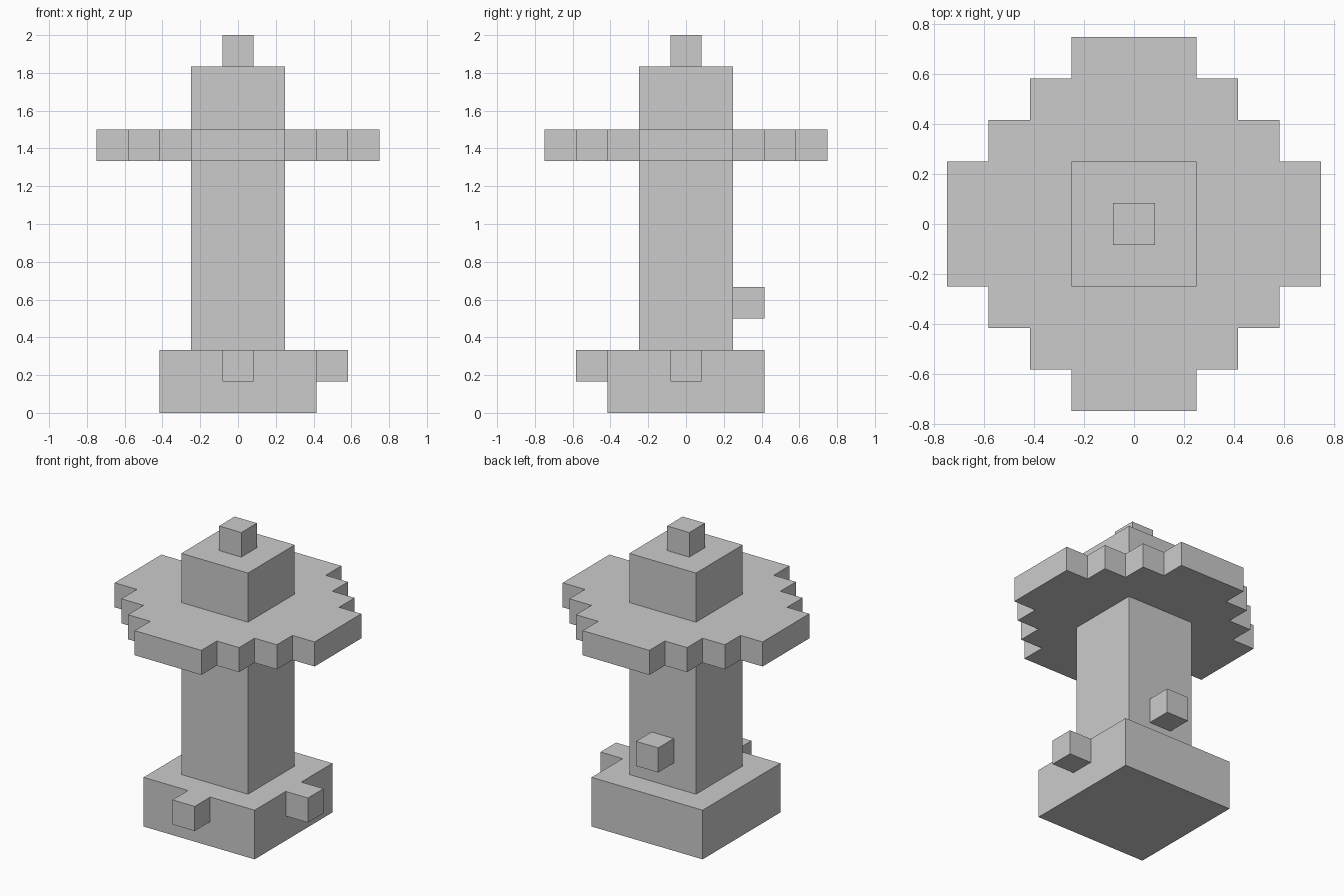
import bpy, bmesh

if "Cube" in bpy.data.objects:
    bpy.data.objects.remove(bpy.data.objects["Cube"])

U = 1 / 6  # one block of the grid


def prism(name, outline, z0, z1):
    """Extrude a flat outline (in blocks) from z0 to z1."""
    bm = bmesh.new()
    face = bm.faces.new([bm.verts.new((x * U, y * U, z0 * U)) for x, y in outline])
    ext = bmesh.ops.extrude_face_region(bm, geom=[face])
    top = [g for g in ext["geom"] if isinstance(g, bmesh.types.BMVert)]
    bmesh.ops.translate(bm, verts=top, vec=(0, 0, (z1 - z0) * U))
    bmesh.ops.recalc_face_normals(bm, faces=bm.faces)
    mesh = bpy.data.meshes.new(name)
    bm.to_mesh(mesh)
    bm.free()
    obj = bpy.data.objects.new(name, mesh)
    bpy.context.collection.objects.link(obj)
    return obj


def block(name, cx, cy, width, z0, z1):
    """Square block centred on (cx, cy)."""
    h = width / 2
    return prism(name, [(cx - h, cy - h), (cx + h, cy - h),
                        (cx + h, cy + h), (cx - h, cy + h)], z0, z1)


# Base, column and top nub
block("base", 0, 0, 5, 0, 2)
block("column", 0, 0, 3, 2, 11)
block("top_nub", 0, 0, 1, 11, 12)

# Small knobs on the base and the back of the column
block("base_front_knob", 0, -3, 1, 1, 2)
block("base_right_knob", 3, 0, 1, 1, 2)
block("column_back_knob", 0, 2, 1, 3, 4)

# Stepped round brim: one quarter outline turned four times
quarter = [(4.5, 1.5), (3.5, 1.5), (3.5, 2.5), (2.5, 2.5),
           (2.5, 3.5), (1.5, 3.5), (1.5, 4.5)]
outline = []
for _ in range(4):
    outline += quarter
    quarter = [(-y, x) for x, y in quarter]
prism("brim", outline, 8, 9)
